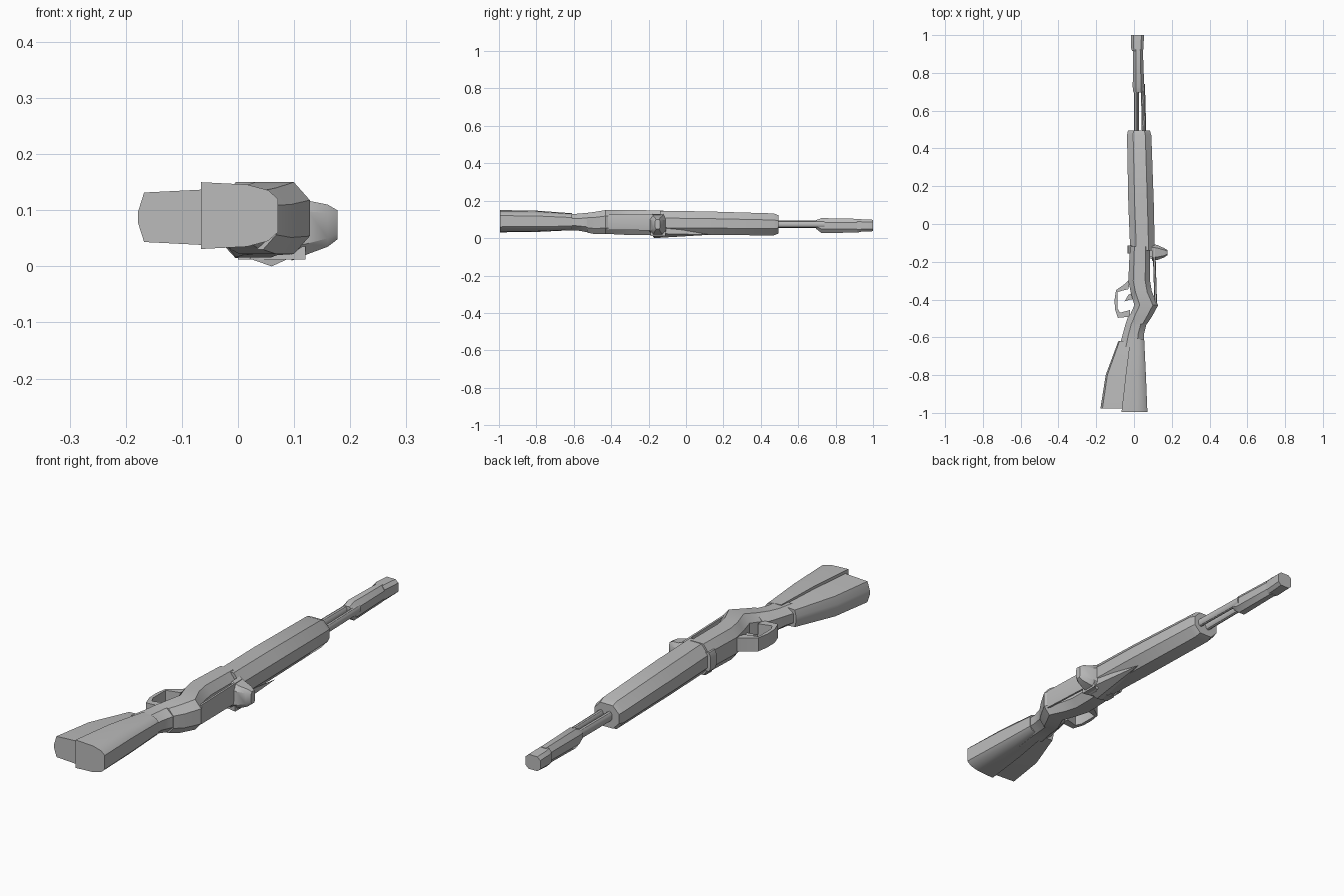
import bpy, bmesh, math

grey = bpy.data.materials.new("plain_grey")
grey.diffuse_color = (0.5, 0.5, 0.5, 1)


def finish(name, bm, angle=32):
    bmesh.ops.recalc_face_normals(bm, faces=bm.faces)
    me = bpy.data.meshes.new(name)
    bm.to_mesh(me)
    bm.free()
    me.materials.append(grey)
    ob = bpy.data.objects.new(name, me)
    bpy.context.collection.objects.link(ob)
    bpy.ops.object.select_all(action='DESELECT')
    ob.select_set(True)
    bpy.context.view_layer.objects.active = ob
    bpy.ops.object.shade_smooth_by_angle(angle=math.radians(angle))
    return ob


def loft(name, profile, sections, angle=32):
    """Sections are (y, x0, x1, z0, z1); the profile lies in -1..1."""
    bm = bmesh.new()
    rings = []
    for y, x0, x1, z0, z1 in sections:
        rings.append([bm.verts.new(((x0 + x1) / 2 + u * (x1 - x0) / 2, y,
                                    (z0 + z1) / 2 + v * (z1 - z0) / 2)) for u, v in profile])
    n = len(profile)
    for a, b in zip(rings, rings[1:]):
        for i in range(n):
            bm.faces.new((a[i], a[(i + 1) % n], b[(i + 1) % n], b[i]))
    bm.faces.new(rings[0])
    bm.faces.new(rings[-1])
    return finish(name, bm, angle)


def prism(name, outline, z0, z1):
    """Flat outline in x, y extruded along z."""
    bm = bmesh.new()
    f = bm.faces.new([bm.verts.new((x, y, z0)) for x, y in outline])
    ext = bmesh.ops.extrude_face_region(bm, geom=[f])
    for v in ext["geom"]:
        if isinstance(v, bmesh.types.BMVert):
            v.co.z = z1
    return finish(name, bm)


def chamfered(cu, cv):
    return [(1, -cv), (1, cv), (cu, 1), (-cu, 1), (-1, cv), (-1, -cv), (-cu, -1), (cu, -1)]


OCT = chamfered(0.45, 0.45)
ROUND = [(math.cos(math.tau * i / 12), math.sin(math.tau * i / 12)) for i in range(12)]
BOX = chamfered(0.6, 0.6)

# Forend
loft("forend", chamfered(0.5, 0.4), [
    (-0.14, -0.02, 0.11, 0.017, 0.146), (0.10, -0.03, 0.105, 0.016, 0.143),
    (0.47, -0.037, 0.092, 0.015, 0.132), (0.495, -0.032, 0.084, 0.025, 0.122)])

# Barrel, gas tube and muzzle
loft("barrel", ROUND, [(0.45, 0.0, 0.026, 0.053, 0.095), (0.75, 0.0, 0.026, 0.053, 0.095)])
loft("gas_tube", ROUND, [(0.45, 0.042, 0.066, 0.056, 0.092), (0.74, 0.036, 0.058, 0.056, 0.092)])
loft("barrel_sleeve", OCT, [
    (0.695, -0.003, 0.052, 0.050, 0.096), (0.725, -0.007, 0.054, 0.027, 0.107),
    (0.925, -0.004, 0.047, 0.030, 0.103)])
loft("muzzle", BOX, [
    (0.915, -0.010, 0.048, 0.034, 0.101), (0.935, -0.016, 0.050, 0.034, 0.101),
    (1.0, -0.016, 0.053, 0.037, 0.098)])

# Receiver, with a side rail set apart by a narrow gap
loft("receiver", chamfered(0.55, 0.5), [
    (-0.12, -0.022, 0.085, 0.016, 0.148), (-0.30, -0.03, 0.085, 0.016, 0.15),
    (-0.36, -0.018, 0.095, 0.02, 0.15), (-0.43, 0.002, 0.128, 0.022, 0.15),
    (-0.49, -0.025, 0.095, 0.022, 0.14), (-0.53, -0.035, 0.068, 0.03, 0.135)])
loft("receiver_rail", BOX, [
    (-0.13, 0.099, 0.113, 0.04, 0.125), (-0.42, 0.108, 0.122, 0.045, 0.125)])
loft("front_lip", BOX, [(-0.155, -0.034, 0.0, 0.04, 0.12), (-0.115, -0.034, 0.0, 0.04, 0.12)])

# Grip neck
loft("grip_neck", OCT, [
    (-0.48, -0.028, 0.098, 0.024, 0.140), (-0.53, -0.045, 0.066, 0.032, 0.135),
    (-0.585, -0.060, 0.052, 0.042, 0.130), (-0.65, -0.078, 0.052, 0.042, 0.130)])

# Stock in two overlapping halves
COMB = [(1, -0.5), (1, 0.5), (0.75, 0.76), (0.2, 0.93), (-1, 1),
        (-1, -1), (0.2, -0.93), (0.75, -0.76)]
TOE = [(1, -1), (1, 1), (-0.88, 0.84), (-1, 0.2), (-1, -0.2), (-0.88, -0.84)]
loft("stock_comb", COMB, [
    (-0.995, -0.066, 0.071, 0.031, 0.150), (-0.80, -0.044, 0.063, 0.033, 0.147),
    (-0.61, -0.020, 0.054, 0.042, 0.133)], 40)
loft("stock_toe", TOE, [
    (-0.978, -0.178, 0.0, 0.035, 0.140), (-0.80, -0.150, 0.0, 0.036, 0.138),
    (-0.62, -0.083, 0.02, 0.043, 0.129)], 40)

# Trigger guard, bent ribbon
guard = [(-0.02, -0.29), (-0.045, -0.315), (-0.095, -0.35), (-0.103, -0.40), (-0.101, -0.45),
         (-0.085, -0.497), (-0.02, -0.49),
         (-0.02, -0.455), (-0.075, -0.47), (-0.088, -0.445), (-0.088, -0.36), (-0.03, -0.345)]
prism("trigger_guard", guard, 0.055, 0.112)
prism("trigger", [(0.0, -0.36), (-0.03, -0.375), (-0.05, -0.41), (-0.02, -0.40), (0.0, -0.40)],
      0.075, 0.092)

# Operating handle
prism("handle_arm", [(0.0, -0.175), (0.0, -0.13), (0.09, -0.14), (0.12, -0.11), (0.12, -0.19),
                     (0.07, -0.18)], 0.012, 0.035)
bm = bmesh.new()
rings = []
for x, y0, y1, z0, z1 in [(0.095, -0.195, -0.105, 0.010, 0.130), (0.125, -0.19, -0.112, 0.022, 0.117),
                          (0.160, -0.177, -0.128, 0.035, 0.110), (0.177, -0.165, -0.138, 0.048, 0.100)]:
    rings.append([bm.verts.new((x, (y0 + y1) / 2 + u * (y1 - y0) / 2,
                                (z0 + z1) / 2 + v * (z1 - z0) / 2)) for u, v in BOX])
for a, b in zip(rings, rings[1:]):
    for i in range(8):
        bm.faces.new((a[i], a[(i + 1) % 8], b[(i + 1) % 8], b[i]))
bm.faces.new(rings[0])
bm.faces.new(rings[-1])
finish("handle_knob", bm)

# Tapering operating rod cover on the underside
bm = bmesh.new()
back = [bm.verts.new(p) for p in [(0.02, -0.18, 0.014), (0.06, -0.17, 0.0),
                                  (0.115, -0.17, 0.025), (0.112, -0.17, 0.07)]]
tip = bm.verts.new((0.085, 0.13, 0.018))
for i in range(4):
    bm.faces.new((back[i], back[(i + 1) % 4], tip))
bm.faces.new(back)
finish("rod_cover", bm)
